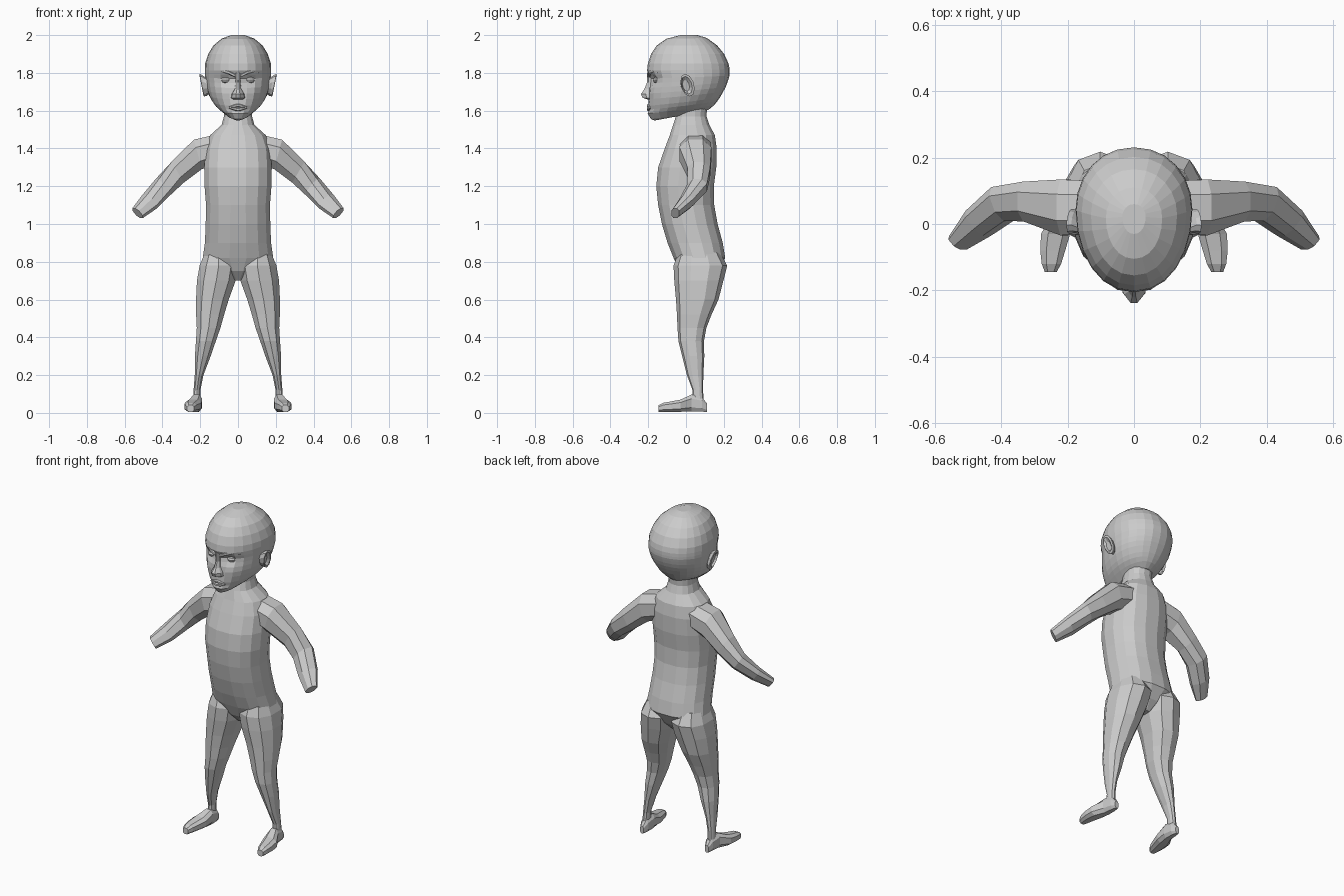
import bpy, bmesh
from math import sin, cos, pi, exp
from mathutils import Vector as V


def sgnpow(a, p):
    return (abs(a) ** p) * (1 if a >= 0 else -1)


def ring(c, u, v, n=10, p=1.0):
    """Closed (super)ellipse around c spanned by half-axes u and v."""
    c, u, v = V(c), V(u), V(v)
    out = []
    for i in range(n):
        t = 2 * pi * (i + 0.5) / n
        out.append(c + u * sgnpow(cos(t), p) + v * sgnpow(sin(t), p))
    return out


def flat_ring(z, x0, x1, y0, y1, n=10, p=1.0):
    return ring(((x0 + x1) / 2, (y0 + y1) / 2, z), ((x1 - x0) / 2, 0, 0), (0, (y1 - y0) / 2, 0), n, p)


def loft(name, rings, side=1):
    """Skin a list of rings, cap both ends; side=-1 mirrors in x."""
    bm = bmesh.new()
    rows = [[bm.verts.new((q.x * side, q.y, q.z)) for q in r] for r in rings]
    n = len(rows[0])
    for a, b in zip(rows, rows[1:]):
        for i in range(n):
            j = (i + 1) % n
            bm.faces.new((a[i], a[j], b[j], b[i]))
    bm.faces.new(rows[0])
    bm.faces.new(rows[-1])
    bmesh.ops.recalc_face_normals(bm, faces=bm.faces)
    me = bpy.data.meshes.new(name)
    bm.to_mesh(me)
    bm.free()
    ob = bpy.data.objects.new(name, me)
    bpy.context.collection.objects.link(ob)
    return ob


def union(target, others):
    for o in others:
        m = target.modifiers.new("join", 'BOOLEAN')
        m.operation, m.solver, m.object = 'UNION', 'EXACT', o
        bpy.context.view_layer.objects.active = target
        bpy.ops.object.modifier_apply(modifier=m.name)
        bpy.data.objects.remove(o)


# torso and neck: z, half width, front y, back y
TORSO = [(0.70, .03, .01, .12), (0.75, .11, -.035, .17), (0.82, .19, -.068, .21), (0.90, .178, -.10, .197),
         (1.00, .174, -.13, .17), (1.10, .172, -.15, .152), (1.20, .18, -.16, .15), (1.30, .182, -.15, .163),
         (1.40, .175, -.115, .165), (1.47, .15, -.088, .155), (1.525, .088, -.07, .125), (1.57, .076, -.055, .11),
         (1.65, .076, -.05, .115)]
body = loft("body", [flat_ring(z, -w, w, a, b, 16, .88) for z, w, a, b in TORSO])

# leg: z, inner x, outer x, front y, back y
LEG = [(0.85, .03, .178, -.04, .18), (0.78, -.004, .208, -.066, .218), (0.70, .008, .222, -.062, .198),
       (0.60, .045, .226, -.053, .172), (0.52, .07, .225, -.048, .135), (0.45, .09, .221, -.045, .108),
       (0.38, .115, .225, -.04, .095), (0.30, .143, .23, -.02, .097), (0.20, .182, .23, .005, .092),
       (0.12, .198, .236, .035, .09), (0.05, .20, .24, .03, .095)]
# foot: y, inner x, outer x, top z
FOOT = [(.112, .205, .23, .05), (.085, .192, .242, .085), (.03, .188, .25, .10), (-.03, .19, .283, .072),
        (-.08, .205, .285, .062), (-.12, .218, .28, .055), (-.145, .232, .27, .042)]
# arm: top x,z, bottom x,z, centre y, half depth as (x, y)
ARM = [(.09, 1.485, .13, 1.31, .05, 0, .085), (.235, 1.452, .19, 1.285, .05, 0, .09),
       (.354, 1.333, .285, 1.215, .068, 0, .064), (.43, 1.24, .365, 1.15, .06, .02, .055),
       (.497, 1.155, .44, 1.08, .003, .028, .04), (.553, 1.085, .51, 1.03, -.057, .018, .022)]
for s in (1, -1):
    leg = loft("leg", [flat_ring(*r, 10, .9) for r in LEG], s)
    foot = loft("foot", [ring(((a + b) / 2, y, (t + .004) / 2), ((b - a) / 2, 0, 0), (0, 0, (t - .004) / 2), 8, .75)
                         for y, a, b, t in FOOT], s)
    arm = loft("arm", [ring(((a + c) / 2, y, (b + d) / 2), ((a - c) / 2, 0, (b - d) / 2), (vx, vy, 0), 8, .85)
                       for a, b, c, d, y, vx, vy in ARM], s)
    union(body, [leg, foot, arm])

# head: front z, back z, half width, front y, back y
HEAD = [(1.548, 1.60, .035, -.165, .08), (1.555, 1.605, .06, -.185, .12), (1.585, 1.63, .098, -.203, .15),
        (1.605, 1.65, .12, -.197, .166), (1.625, 1.67, .135, -.20, .18), (1.66, 1.70, .153, -.198, .197),
        (1.69, 1.725, .163, -.196, .21), (1.72, 1.75, .169, -.196, .22), (1.745, 1.77, .172, -.195, .226),
        (1.77, 1.785, .175, -.195, .23), (1.79, 1.80, .176, -.20, .231), (1.812, 1.82, .176, -.206, .231),
        (1.85, 1.85, .174, -.202, .225), (1.90, 1.90, .158, -.185, .202), (1.945, 1.945, .13, -.155, .165),
        (1.98, 1.985, .085, -.105, .11), (2.0, 2.0, .035, -.03, .06)]


def head_ring(zf, zb, w, yf, yb, n=24):
    mid, out = yf + (yb - yf) * .57, []
    for i in range(n):
        t = 2 * pi * i / n
        c = cos(t)                                   # c = 1 faces forward
        y = mid + (yf - mid) * c if c > 0 else mid - (yb - mid) * c
        p = V((w * sgnpow(sin(t), .93), y, zb + (zf - zb) * (c + 1) / 2))
        if c > .3:                                   # eye sockets and cheeks
            ax = abs(p.x)
            p.y += .03 * exp(-((ax - .06) / .035) ** 2 - ((p.z - 1.765) / .026) ** 2)
            p.y -= .008 * exp(-((ax - .08) / .04) ** 2 - ((p.z - 1.69) / .03) ** 2)
        out.append(p)
    return out


loft("head", [head_ring(*r) for r in HEAD])

# nose: z, half width, ridge y, as narrow five-sided slices
NOSE = [(1.80, .014, -.207), (1.75, .013, -.206), (1.715, .018, -.22), (1.688, .034, -.238), (1.668, .038, -.23),
        (1.66, .028, -.205)]
loft("nose", [[V((-w, -.185, z)), V((-w * .9, y * .45 - .105, z)), V((-w * .3, y, z)), V((w * .3, y, z)),
               V((w * .9, y * .45 - .105, z)), V((w, -.185, z))] for z, w, y in NOSE])

# lips: tapered bars across the mouth
for name, z, h, y in (("upper_lip", 1.628, .009, -.199), ("lower_lip", 1.606, .010, -.198)):
    loft(name, [ring((x, y + 2.8 * x * x, z + (1.617 - z) * abs(x) / .055), (0, .011 * k, 0), (0, 0, h * k), 6)
                for x, k in ((-.047, .3), (-.02, 1), (0, .9), (.02, 1), (.047, .3))])

for s in (1, -1):
    # eyeball set back in the socket
    loft("eye", [ring((.064, -.152, 1.762 + dz), (.026 * k, 0, 0), (0, .022 * k, 0), 10)
                 for dz, k in ((-.018, .3), (-.011, .8), (0, 1), (.011, .8), (.018, .3))], s)
    # brow slanting down to the nose
    loft("brow", [ring(c, (0, .010 * k, 0), (0, 0, .011 * k), 6)
                  for c, k in (((.014, -.196, 1.784), .8), ((.05, -.19, 1.802), 1),
                               ((.088, -.165, 1.812), .9), ((.115, -.14, 1.802), .4))], s)
    # ear: flaring shell with a hollow face
    loft("ear", [ring((x, y, z), (0, .036 * k, 0), (.012 * k, -.012 * k, .06 * k), 10)
                 for x, y, z, k in ((.155, -.005, 1.73, .65), (.178, .008, 1.733, .92), (.192, .008, 1.735, 1),
                                    (.194, .004, 1.735, .78), (.181, 0, 1.733, .5))], s)
